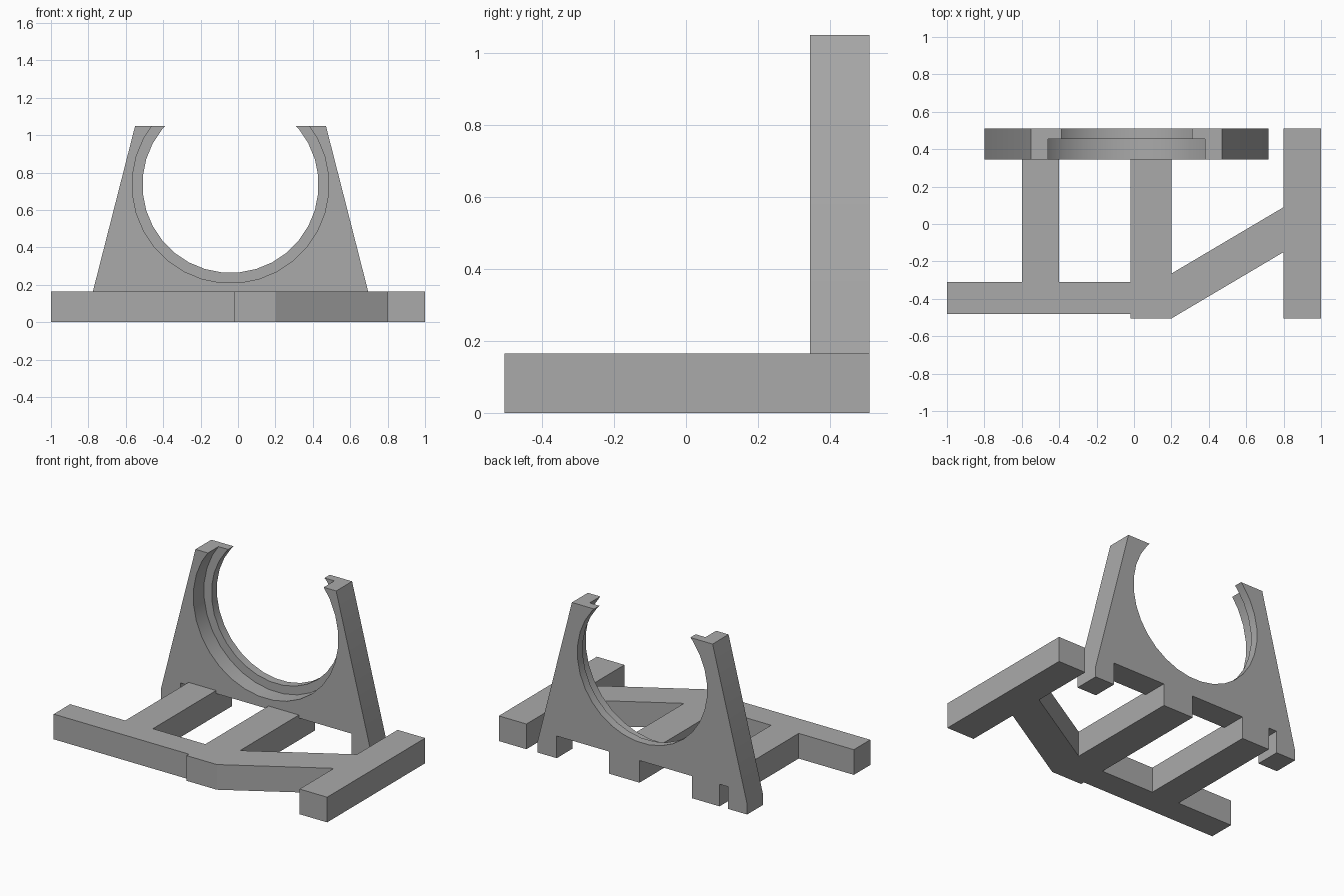
import bpy, bmesh, math
from mathutils import Vector

cube = bpy.data.objects.get("Cube")
if cube:
    bpy.data.objects.remove(cube, do_unlink=True)

grey = bpy.data.materials.new("plain grey")
grey.use_nodes = True
colour = (0.4, 0.4, 0.4, 1)
grey.diffuse_color = colour
grey.node_tree.nodes["Principled BSDF"].inputs["Base Color"].default_value = colour


def extrude(name, points, depth):
    """Solid made by pushing a closed flat outline along depth."""
    bm = bmesh.new()
    face = bm.faces.new([bm.verts.new(p) for p in points])
    new = bmesh.ops.extrude_face_region(bm, geom=[face])["geom"]
    moved = [v for v in new if isinstance(v, bmesh.types.BMVert)]
    bmesh.ops.translate(bm, verts=moved, vec=Vector(depth))
    bmesh.ops.recalc_face_normals(bm, faces=bm.faces)
    mesh = bpy.data.meshes.new(name)
    bm.to_mesh(mesh)
    bm.free()
    mesh.materials.append(grey)
    obj = bpy.data.objects.new(name, mesh)
    bpy.context.collection.objects.link(obj)
    return obj


HEIGHT, TOP, BACK, FRONT = 0.165, 1.05, 0.51, -0.505
MID_X, MID_Z = -0.04, 0.735

# Flat base frame: cross bar, two rails, diagonal brace and side rail
frame = [(-1, -.48), (-.02, -.48), (-.02, FRONT), (.2, FRONT), (.8, -.15),
         (.8, FRONT), (1, FRONT), (1, BACK), (.8, BACK), (.8, .09),
         (.2, -.265), (.2, BACK), (-.02, BACK), (-.02, -.31), (-.4, -.31),
         (-.4, BACK), (-.6, BACK), (-.6, -.31), (-1, -.31)]
extrude("base_frame", [(x, y, 0) for x, y in frame], (0, 0, HEIGHT))


def arc(radius, steps=32):
    """Open ring from the right tip, round the bottom, to the left tip."""
    half = math.sqrt(radius ** 2 - (TOP - MID_Z) ** 2)
    pts = [(MID_X + half, TOP)]
    tip = math.atan2(TOP - MID_Z, half)
    outer = radius / math.cos(math.pi / steps) ** 0.5
    for i in range(steps):
        a = math.radians(90) - (i + 0.5) * math.tau / steps
        if a < tip - 0.03 and a > -math.pi - tip + 0.03:
            pts.append((MID_X + outer * math.cos(a), MID_Z + outer * math.sin(a)))
    return pts + [(MID_X - half, TOP)]


# Cradle outline, notched underneath so it sits over the rails
UNDER = 0.145
sides = [(-.55, TOP), (-.8, .07), (-.8, 0), (-.66, 0), (-.66, UNDER),
         (-.6, UNDER), (-.6, HEIGHT), (-.4, HEIGHT), (-.4, UNDER),
         (-.02, UNDER), (-.02, HEIGHT), (.2, HEIGHT), (.2, UNDER),
         (.58, UNDER), (.58, 0), (.72, 0), (.72, .07), (.47, TOP)]

# Wide recess in front, narrower lip behind
for name, radius, y0, y1 in (("cradle_front", .525, .345, .455),
                             ("cradle_back_lip", .47, .455, BACK)):
    part = extrude(name, [(x, y0, z) for x, z in sides + arc(radius)],
                   (0, y1 - y0, 0))
    bpy.ops.object.select_all(action='DESELECT')
    part.select_set(True)
    bpy.context.view_layer.objects.active = part
    bpy.ops.object.shade_smooth_by_angle(angle=math.radians(30))
